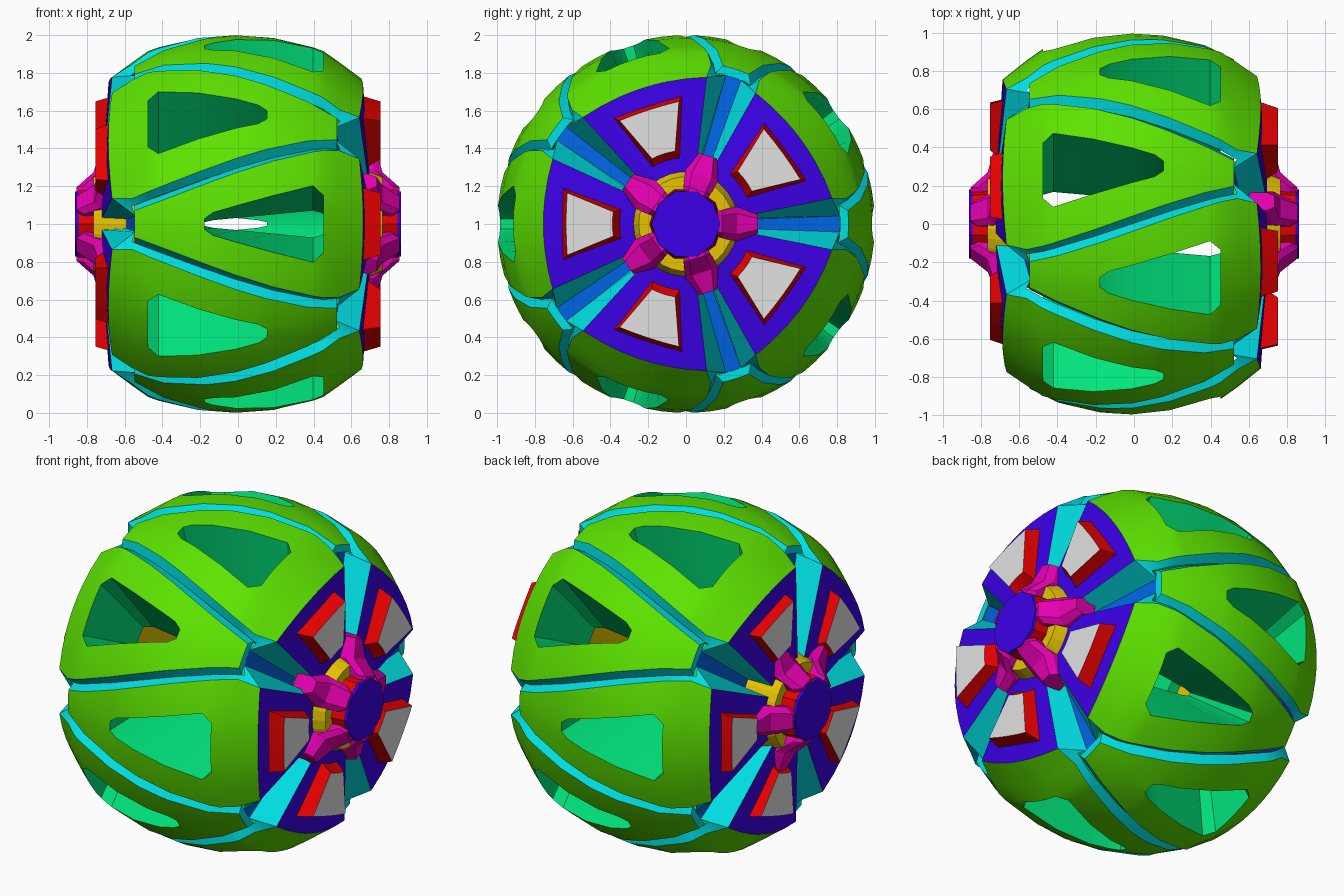
import bpy, bmesh, math
from mathutils import Matrix, Vector

cube = bpy.data.objects.get("Cube")
if cube:
    bpy.data.objects.remove(cube, do_unlink=True)

COLOURS = {
    "green": (0.11, 0.77, 0), "teal": (0, 0.81, 0.85), "mint": (0, 0.78, 0.2),
    "violet": (0.045, 0, 0.81), "blue": (0, 0.13, 0.8), "red": (0.83, 0, 0),
    "light_grey": (0.76, 0.76, 0.76), "magenta": (0.83, 0, 0.46), "yellow": (0.8, 0.56, 0),
}
MATS = list(COLOURS)
for name, rgb in COLOURS.items():
    m = bpy.data.materials.new(name)
    m.use_nodes = True
    m.diffuse_color = (*rgb, 1)
    m.node_tree.nodes["Principled BSDF"].inputs["Base Color"].default_value = (*rgb, 1)


def polar(x, r, deg):
    a = math.radians(deg)
    return Vector((x, r * math.cos(a), r * math.sin(a)))


def face(bm, verts, colour):
    f = bm.faces.new(verts)
    f.material_index = MATS.index(colour)
    return f


def to_mesh(bm, name, side):
    """Finish a part; the other side is its mirror image."""
    if side < 0:
        bmesh.ops.scale(bm, vec=(-1, 1, 1), verts=bm.verts)
        bmesh.ops.reverse_faces(bm, faces=bm.faces)
    mesh = bpy.data.meshes.new(name)
    bm.to_mesh(mesh)
    bm.free()
    for n in MATS:
        mesh.materials.append(bpy.data.materials[n])
    return mesh


def place(mesh, name, deg=0, x=0, smooth=False):
    ob = bpy.data.objects.new(name, mesh)
    bpy.context.collection.objects.link(ob)
    ob.location = (x, 0, 1)
    ob.rotation_euler.x = math.radians(deg)
    if smooth:
        bpy.ops.object.select_all(action="DESELECT")
        ob.select_set(True)
        bpy.context.view_layer.objects.active = ob
        bpy.ops.object.shade_smooth_by_angle(angle=math.radians(30))


# Shell stations: axial position, radius, window half angle
STATIONS = [(-.535, .86, 1.5), (-.38, .935, 1.5), (-.165, .985, 1.6), (-.12, .99, 3.5), (0, 1, 5.5),
            (.2, .985, 8.8), (.41, .935, 12.5), (.465, .915, 9.5), (.55, .855, 11)]
WINDOW = range(2, 7)
INNER_R = .33


def shell_segment():
    """Tapered wedge with chamfered sides, a window and a flat side cap."""
    bm = bmesh.new()
    rows = []

    def row(x, r, edge, win, bx, br, base, bulge=0):
        def point(a):
            k = bulge * (1 - (a / edge) ** 2)
            return x + k, r - 1.5 * k, a

        half = [edge, (edge + win) / 2, win, win / 2]
        pts = [(bx, br, -base)] + [point(-a) for a in half] + [point(0)]
        pts += [point(a) for a in half[::-1]] + [(bx, br, base)]
        rows.append([bm.verts.new(polar(*p)) for p in pts])

    row(-.535, .815, 5, 1.5, -.535, .815, 7)
    for x, r, w in STATIONS:
        row(x, r, 15.7 + 20.5 * x, w, x, r - .05, 18 + 20.5 * x)
    row(.655, .785, 26, 10, .53, .815, 33, .02)
    row(.71, .25, 29, 10, .58, .3, 31.5)
    last = len(rows) - 2
    for i in range(last + 1):
        for j in range(10):
            if i - 1 in WINDOW and 3 <= j <= 6:
                continue
            colour = "teal" if j in (0, 9) or i == 0 else "violet" if i == last else "green"
            face(bm, (rows[i][j], rows[i][j + 1], rows[i + 1][j + 1], rows[i + 1][j]), colour)

    # Inner skin and window walls
    inner = []
    for x, r, w in STATIONS:
        e = 18 + 20.5 * x
        half = [e, (e + w) / 2, w, w / 2]
        angles = [-a for a in half] + [0] + half[::-1]
        inner.append([bm.verts.new(polar(x, INNER_R, a)) for a in angles])
    for i in range(len(inner) - 1):
        for j in range(8):
            if not (i in WINDOW and 2 <= j <= 5):
                face(bm, (inner[i][j], inner[i + 1][j], inner[i + 1][j + 1], inner[i][j + 1]), "mint")
    a, b = WINDOW[0], WINDOW[-1] + 1
    loop = [(a, j) for j in range(2, 6)] + [(i, 6) for i in range(a, b)]
    loop += [(b, j) for j in range(6, 2, -1)] + [(i, 2) for i in range(b, a, -1)]
    for (i, j), (k, l) in zip(loop, loop[1:] + loop[:1]):
        face(bm, (rows[i + 1][j + 1], inner[i][j], inner[k][l], rows[k + 1][l + 1]), "mint")

    # Floor of the side groove next to this segment
    floor = [polar(.53, .815, 33), polar(.53, .815, 39), polar(.58, .3, 40.5), polar(.58, .3, 31.5)]
    face(bm, [bm.verts.new(p) for p in floor], "blue")
    return bm


def cap_block():
    """Raised tapered block on a side cap."""
    bm = bmesh.new()
    # axial position, radius, half angle, flattening of the arc
    outline = [(.65, .68, 16.5, .02), (.754, .65, 14.7, .015), (.754, .39, 9.5, 0), (.68, .345, 13, 0)]
    rows = [[bm.verts.new(polar(x, r - d * (1 - t * t / 4), h * t / 2)) for t in range(-2, 3)]
            for x, r, h, d in outline]
    for i in range(4):
        n = rows[(i + 1) % 4]
        for j in range(4):
            face(bm, (rows[i][j], rows[i][j + 1], n[j + 1], n[j]), "light_grey" if i == 1 else "red")
    for j in (0, 4):
        face(bm, [r[j] for r in rows], "red")
    bmesh.ops.recalc_face_normals(bm, faces=bm.faces)
    return bm


def hub_lug():
    """Faceted lug reaching out from the hub."""
    bm = bmesh.new()
    rings = []
    for y, w, top in [(.14, .06, .856), (.19, .075, .855), (.27, .092, .765), (.38, .05, .735)]:
        ring = [(.6, -w), (top - .04, -w), (top, -w * .6), (top, w * .6), (top - .04, w), (.6, w)]
        rings.append([bm.verts.new((x, y, z)) for x, z in ring])
    for p, q in zip(rings, rings[1:]):
        for j in range(6):
            k = (j + 1) % 6
            face(bm, (p[j], p[k], q[k], q[j]), "magenta")
    face(bm, rings[0], "magenta")
    face(bm, rings[-1], "magenta")
    bmesh.ops.recalc_face_normals(bm, faces=bm.faces)
    return bm


def drum(x0, x1, r0, r1, sides, colour):
    """Closed drum along the axle."""
    bm = bmesh.new()
    turn = Matrix.Translation(((x0 + x1) / 2, 0, 0)) @ Matrix.Rotation(math.pi / 2, 4, "Y")
    bmesh.ops.create_cone(bm, cap_ends=True, segments=sides, radius1=r0, radius2=r1,
                          depth=x1 - x0, matrix=turn)
    for f in bm.faces:
        f.material_index = MATS.index(colour)
    return bm


for side, label, start in ((1, "right", 36), (-1, "left", 0)):
    segment = to_mesh(shell_segment(), label + "_shell_segment", side)
    block = to_mesh(cap_block(), label + "_cap_block", side)
    lug = to_mesh(hub_lug(), label + "_hub_lug", side)
    for k in range(5):
        place(segment, f"{label}_shell_segment_{k + 1}", start + 72 * k, x=-.012, smooth=True)
        place(block, f"{label}_cap_block_{k + 1}", start + 72 * k)
        place(lug, f"{label}_hub_lug_{k + 1}", 72 * k)
    # Axle drum, hub core and hub disc
    for part, args in (("axle_drum", (.54, .765, .34, .25, 30, "yellow")),
                       ("hub_core", (.6, .845, .21, .185, 10, "red")),
                       ("hub_disc", (.84, .862, .185, .18, 10, "violet"))):
        place(to_mesh(drum(*args), f"{label}_{part}", side), f"{label}_{part}")
